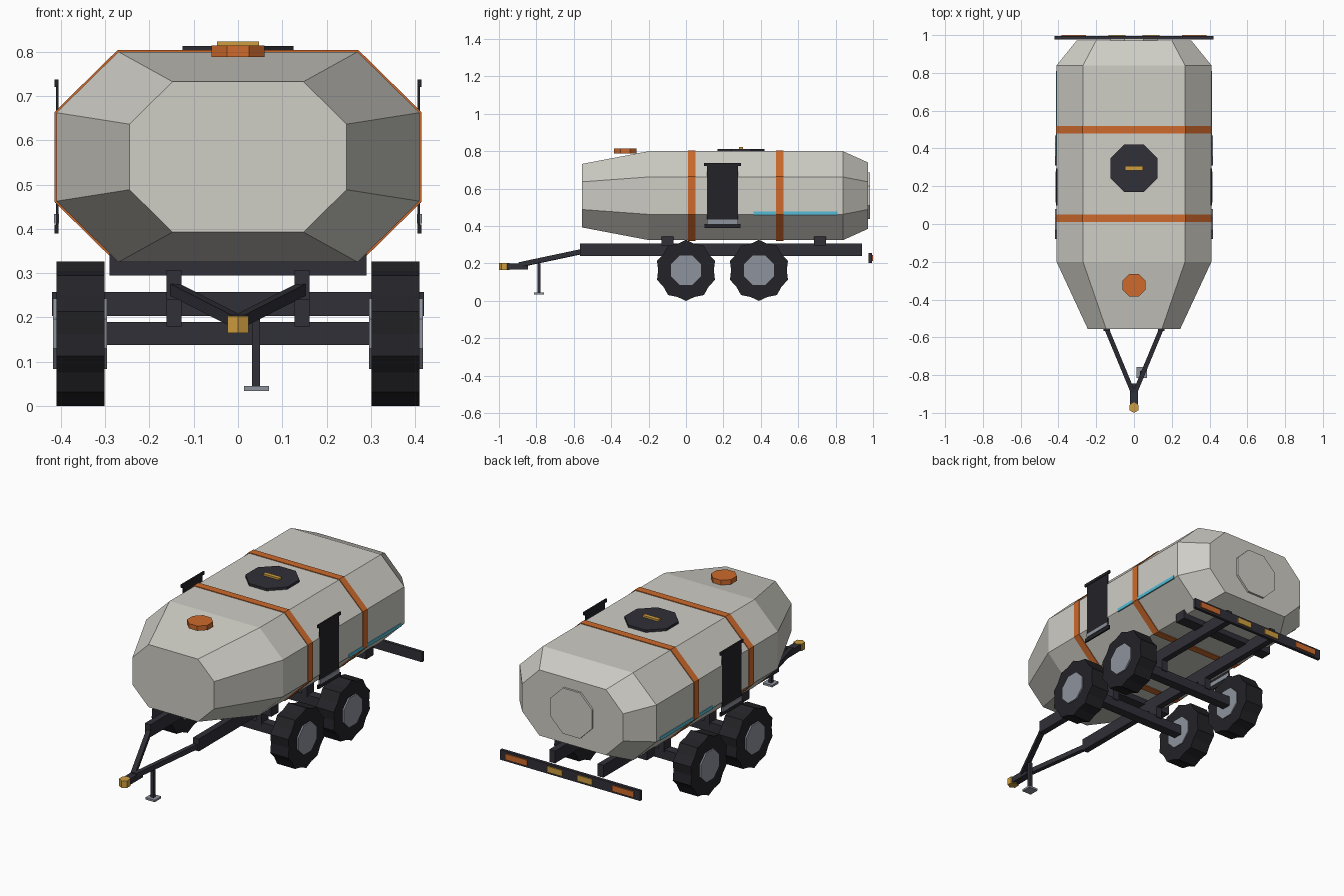
import bpy, bmesh, math
from mathutils import Vector

if "Cube" in bpy.data.objects:
    bpy.data.objects.remove(bpy.data.objects["Cube"])


def material(name, r, g, b):
    m = bpy.data.materials.new(name)
    m.diffuse_color = (r, g, b, 1)
    m.use_nodes = True
    m.node_tree.nodes["Principled BSDF"].inputs["Base Color"].default_value = m.diffuse_color
    return m


SHELL = material("pale shell", 0.62, 0.61, 0.56)
FRAME = material("dark frame", 0.030, 0.029, 0.039)
RUBBER = material("black rubber", 0.017, 0.017, 0.021)
ORANGE = material("orange", 0.62, 0.145, 0.025)
YELLOW = material("yellow", 0.62, 0.34, 0.05)
STEEL = material("grey steel", 0.27, 0.29, 0.34)
CYAN = material("cyan", 0.09, 0.50, 0.66)


def loft(name, rings, mat):
    """Skin a list of equal-length point rings and cap both ends."""
    bm = bmesh.new()
    loops = [[bm.verts.new(p) for p in ring] for ring in rings]
    n = len(loops[0])
    for a, b in zip(loops, loops[1:]):
        for i in range(n):
            bm.faces.new((a[i], a[(i + 1) % n], b[(i + 1) % n], b[i]))
    bm.faces.new(loops[0])
    bm.faces.new(loops[-1])
    bmesh.ops.recalc_face_normals(bm, faces=bm.faces)
    me = bpy.data.meshes.new(name)
    bm.to_mesh(me)
    bm.free()
    me.materials.append(mat)
    ob = bpy.data.objects.new(name, me)
    bpy.context.collection.objects.link(ob)
    return ob


def box(name, x, y, z, mat):
    """Box from (min, max) ranges."""
    ring = lambda h: [(x[0], y[0], h), (x[1], y[0], h), (x[1], y[1], h), (x[0], y[1], h)]
    return loft(name, [ring(z[0]), ring(z[1])], mat)


def mirrored_box(name, x, y, z, mat):
    box(name + "_right", x, y, z, mat)
    box(name + "_left", (-x[1], -x[0]), y, z, mat)


def prism(name, centre, radii, span, axis, mat, phase=0.0):
    """Polygon prism along an axis; one radius per corner."""
    n = len(radii)

    def ring(t):
        pts = []
        for i, r in enumerate(radii):
            a = 2 * math.pi * i / n + phase
            u, v = r * math.cos(a), r * math.sin(a)
            pts.append({"x": (t, centre[0] + v, centre[1] + u),
                        "y": (centre[0] + v, t, centre[1] + u),
                        "z": (centre[0] + u, centre[1] + v, t)}[axis])
        return pts
    return loft(name, [ring(span[0]), ring(span[1])], mat)


def beam(name, a, b, w, h, mat):
    """Rectangular bar between two points."""
    a, b = Vector(a), Vector(b)
    d = (b - a).normalized()
    s = d.cross(Vector((0, 0, 1))).normalized() * w / 2
    u = s.cross(d).normalized() * h / 2
    return loft(name, [[p + s + u, p - s + u, p - s - u, p + s - u] for p in (a, b)], mat)


OCT = math.pi / 8
MID = 0.5625


def section(y, wide, flat, high, side):
    """Eight-sided tank cross-section."""
    q = [(flat, high), (wide, side), (wide, -side), (flat, -high)]
    q += [(-x, z) for x, z in reversed(q)]
    return [(x, y, MID + z) for x, z in q]


# tank body with tapered ends and rear cover plate
loft("tank", [section(-0.555, 0.245, 0.148, 0.17, 0.074),
              section(-0.20, 0.41, 0.27, 0.2375, 0.10),
              section(0.84, 0.41, 0.27, 0.2375, 0.10),
              section(0.972, 0.303, 0.20, 0.178, 0.074)], SHELL)
prism("rear_cover", (0, MID), [0.134] * 8, (0.965, 0.983), "y", SHELL, OCT)

# tank straps
for name, y in (("front_strap", 0.03), ("rear_strap", 0.50)):
    loft(name, [section(y + d, 0.414, 0.272, 0.2415, 0.102) for d in (-0.02, 0.02)], ORANGE)

# top hatch, handle and filler cap
prism("hatch", (0, 0.295), [0.136] * 8, (0.795, 0.813), "z", FRAME, OCT)
box("hatch_handle", (-0.048, 0.048), (0.284, 0.306), (0.813, 0.823), YELLOW)
prism("filler_cap", (0, -0.325), [0.065] * 8, (0.788, 0.814), "z", ORANGE, OCT)

# side panels and level stripes
mirrored_box("side_panel", (0.406, 0.411), (0.113, 0.277), (0.39, 0.735), RUBBER)
mirrored_box("panel_top_bar", (0.405, 0.414), (0.097, 0.293), (0.721, 0.737), RUBBER)
mirrored_box("panel_bottom_bar", (0.405, 0.414), (0.099, 0.291), (0.39, 0.41), RUBBER)
mirrored_box("panel_latch", (0.404, 0.416), (0.113, 0.277), (0.412, 0.434), STEEL)
mirrored_box("level_stripe", (0.406, 0.413), (0.36, 0.81), (0.459, 0.477), CYAN)

# chassis rails and cross saddles
mirrored_box("chassis_rail", (0.128, 0.162), (-0.567, 0.94), (0.24, 0.307), FRAME)
for name, y in (("front_saddle", -0.098), ("rear_saddle", 0.717)):
    box(name, (-0.29, 0.29), (y - 0.032, y + 0.032), (0.295, 0.35), FRAME)

# axles, hangers, tyres and hubs
for end, y in (("front", 0.0), ("rear", 0.39)):
    box(end + "_axle", (-0.31, 0.31), (y - 0.025, y + 0.025), (0.138, 0.19), FRAME)
    mirrored_box(end + "_hanger", (0.128, 0.162), (y - 0.03, y + 0.03), (0.18, 0.245), FRAME)
    for side, s in (("right", 1), ("left", -1)):
        prism(f"{end}_{side}_tyre", (y, 0.163), [0.163, 0.149] * 10,
              (s * 0.302, s * 0.41), "x", RUBBER)
        prism(f"{end}_{side}_hub", (y, 0.163), [0.086] * 8,
              (s * 0.296, s * 0.418), "x", STEEL, OCT)

# drawbar and coupler
for side, s in (("right", 1), ("left", -1)):
    beam("drawbar_" + side, (s * 0.147, -0.55, 0.265), (s * 0.006, -0.89, 0.193), 0.024, 0.026, FRAME)
box("drawbar_nose", (-0.02, 0.02), (-0.96, -0.845), (0.168, 0.2), FRAME)
prism("coupler", (0, -0.972), [0.028] * 6, (0.165, 0.203), "z", YELLOW, math.pi / 6)

# parking jack
box("jack_leg", (0.032, 0.05), (-0.795, -0.777), (0.04, 0.20), FRAME)
box("jack_foot", (0.014, 0.07), (-0.814, -0.758), (0.034, 0.045), STEEL)

# rear light bar
box("light_bar", (-0.42, 0.42), (0.977, 0.994), (0.203, 0.257), FRAME)
mirrored_box("outer_light", (0.255, 0.385), (0.99, 1.0), (0.214, 0.246), ORANGE)
mirrored_box("inner_light", (0.045, 0.135), (0.99, 1.0), (0.214, 0.246), YELLOW)
